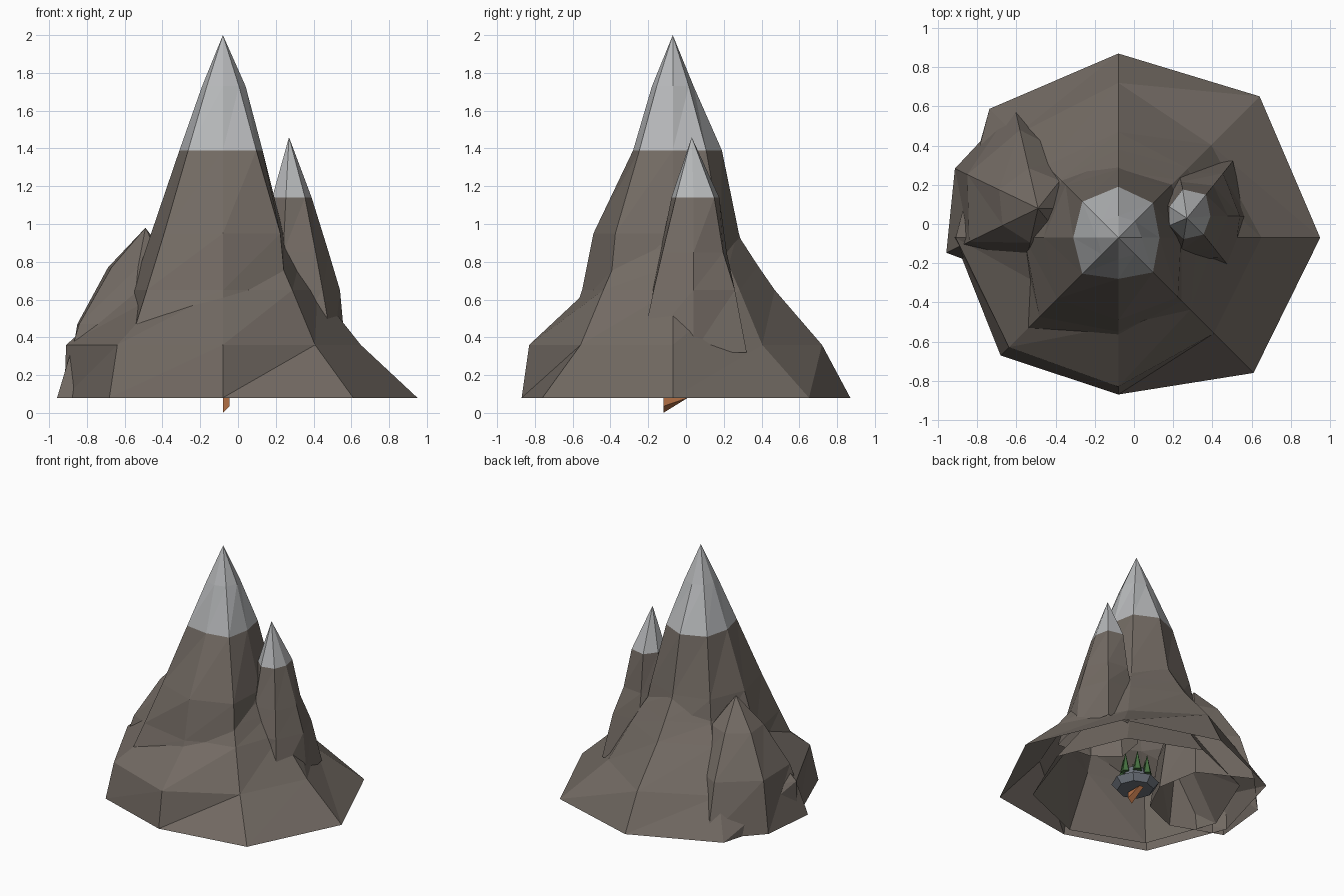
import bpy, bmesh, math

if "Cube" in bpy.data.objects:
    bpy.data.objects.remove(bpy.data.objects["Cube"])


def material(name, rgb):
    m = bpy.data.materials.new(name)
    m.diffuse_color = (*rgb, 1)
    m.use_nodes = True
    m.node_tree.nodes["Principled BSDF"].inputs["Base Color"].default_value = m.diffuse_color
    return m


ROCK = material("rock", (0.17, 0.145, 0.125))
SNOW = material("snow", (0.47, 0.48, 0.49))
WOOD = material("wood", (0.45, 0.16, 0.06))
LEAF = material("leaf", (0.06, 0.16, 0.05))
STONE = material("stone", (0.16, 0.18, 0.21))


def shell(name, centre, rings, n, phase=0, apex=None, snow_above=9.0):
    """Faceted open-bottomed shell; rings are (z, radius or radius list)."""
    bm = bmesh.new()
    loops = []
    for z, r in rings:
        rs = r if isinstance(r, list) else [r] * n
        loops.append([bm.verts.new((
            centre[0] + rs[i] * math.cos(math.radians(phase) + math.tau * i / n),
            centre[1] + rs[i] * math.sin(math.radians(phase) + math.tau * i / n),
            z)) for i in range(n)])
    for a, b in zip(loops, loops[1:]):
        for i in range(n):
            j = (i + 1) % n
            bm.faces.new((a[i], a[j], b[j]))
            bm.faces.new((a[i], b[j], b[i]))
    if apex:
        top = bm.verts.new(apex)
        for i in range(n):
            bm.faces.new((loops[-1][i], loops[-1][(i + 1) % n], top))
    for f in bm.faces:
        f.material_index = int(f.calc_center_median().z > snow_above)
    me = bpy.data.meshes.new(name)
    bm.to_mesh(me)
    bm.free()
    ob = bpy.data.objects.new(name, me)
    bpy.context.collection.objects.link(ob)
    me.materials.append(ROCK)
    me.materials.append(SNOW)
    return ob


# Wide lower slopes, eight sided, hollow
C = (-0.08, -0.07)
shell("lower_slopes", C, [
    (0.08, [1.03, 1.02, 0.94, 0.93, 0.84, 0.85, 0.80, 0.976]),
    (0.36, [0.73, 0.67, 0.79, 0.74, 0.83, 0.79, 0.76, 0.69]),
    (0.65, [0.50, 0.50, 0.54, 0.52, 0.50, 0.42, 0.45, 0.52]),
    (0.78, [0.40, 0.42, 0.45, 0.42, 0.40, 0.34, 0.36, 0.44]),
    (0.95, [0.30, 0.30, 0.34, 0.32, 0.32, 0.30, 0.30, 0.32])], 8)

# Main snow-capped peak, flaring down inside the slopes
shell("main_peak", C, [
    (0.09, [0.74, 0.74, 0.74, 0.74, 0.74, 0.76, 0.74, 0.74]),
    (0.47, [0.45, 0.45, 0.47, 0.46, 0.50, 0.65, 0.54, 0.50]),
    (0.65, [0.41, 0.42, 0.44, 0.44, 0.48, 0.57, 0.48, 0.47]),
    (0.95, [0.32, 0.36, 0.35, 0.38, 0.38, 0.44, 0.42, 0.43]),
    (1.39, [0.21, 0.25, 0.26, 0.26, 0.23, 0.26, 0.21, 0.25]),
    (1.73, [0.12, 0.12, 0.11, 0.12, 0.11, 0.12, 0.11, 0.12])],
    8, 0, (-0.08, -0.07, 2.0), 1.4)

# Secondary snow-capped peak
shell("side_peak", (0.28, 0.04), [
    (0.32, [0.29, 0.36, 0.28, 0.22, 0.26, 0.26, 0.36]),
    (0.65, [0.26, 0.28, 0.22, 0.18, 0.20, 0.23, 0.27]),
    (0.85, [0.20, 0.20, 0.18, 0.15, 0.15, 0.18, 0.21]),
    (1.14, [0.11, 0.14, 0.14, 0.11, 0.11, 0.12, 0.12])],
    7, 0, (0.27, 0.03, 1.46), 1.15)

# Bare foothill on the left, its foot jutting past the slopes
shell("foothill", (-0.49, 0.08), [
    (0.08, [0.54, 0.47, 0.52, 0.38, 0.32, 0.32, 0.42]),
    (0.47, [0.41, 0.40, 0.39, 0.30, 0.26, 0.26, 0.32]),
    (0.77, [0.21, 0.22, 0.20, 0.18, 0.16, 0.16, 0.18])],
    7, 103, (-0.49, 0.08, 0.98))


def primitive(name, op, mat, **kw):
    op(**kw)
    ob = bpy.context.object
    ob.name = name
    ob.data.materials.append(mat)
    return ob


# Small hidden grotto inside the hollow
cone = bpy.ops.mesh.primitive_cone_add
primitive("grotto_floor", cone, STONE, vertices=8, radius1=0.13, radius2=0.17,
          depth=0.05, location=(-0.07, -0.07, 0.115))
primitive("grotto_stone", cone, STONE, vertices=8, radius1=0.11, radius2=0.08,
          depth=0.10, location=(-0.07, -0.07, 0.19))
for i in range(6):
    a = math.tau * i / 6
    primitive(f"grotto_plant_{i}", cone, LEAF, vertices=5, radius1=0.035, radius2=0,
              depth=0.16, location=(-0.07 + 0.09 * math.cos(a),
                                    -0.07 + 0.09 * math.sin(a), 0.28))

# Tilted wooden wedge poking out below
bm = bmesh.new()
side = [(-0.12, 0.0), (0.01, 0.08), (-0.12, 0.08)]
a = [bm.verts.new((-0.08, y, z)) for y, z in side]
b = [bm.verts.new((-0.045, y, z + (0.035 if z == 0 else 0))) for y, z in side]
bm.faces.new(a)
bm.faces.new(b[::-1])
for i in range(3):
    bm.faces.new((a[i], b[i], b[(i + 1) % 3], a[(i + 1) % 3]))
bmesh.ops.recalc_face_normals(bm, faces=bm.faces)
me = bpy.data.meshes.new("wooden_wedge")
bm.to_mesh(me)
bm.free()
me.materials.append(WOOD)
bpy.context.collection.objects.link(bpy.data.objects.new("wooden_wedge", me))
